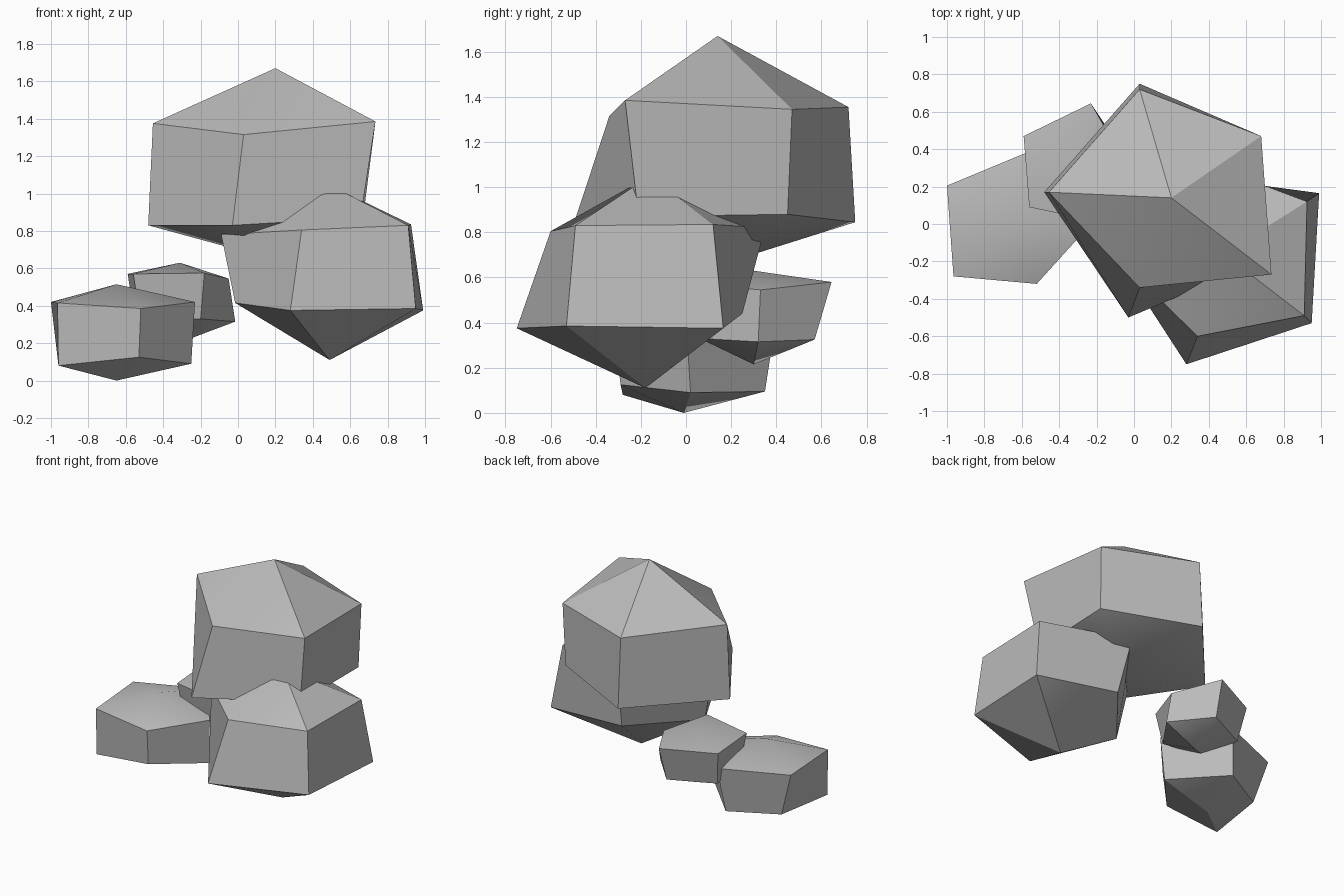
import bpy
import bmesh
import math

default_cube = bpy.data.objects.get("Cube")
if default_cube:
    bpy.data.objects.remove(default_cube, do_unlink=True)

# Single stone colour shared by every boulder
stone = bpy.data.materials.new("stone_grey")
stone.use_nodes = True
grey = (0.5, 0.5, 0.5, 1)
stone.diffuse_color = grey
stone.node_tree.nodes["Principled BSDF"].inputs["Base Color"].default_value = grey


def make_boulder(name, peak, shoulder, base, foot):
    """Faceted rock: a peak, two matching rings of corners and a foot point."""
    bm = bmesh.new()
    top_point = bm.verts.new(peak)
    upper = [bm.verts.new(corner) for corner in shoulder]
    lower = [bm.verts.new(corner) for corner in base]
    bottom_point = bm.verts.new(foot)
    count = len(upper)
    for this in range(count):
        following = (this + 1) % count
        bm.faces.new((top_point, upper[this], upper[following]))
        bm.faces.new((upper[this], lower[this], lower[following], upper[following]))
        bm.faces.new((bottom_point, lower[following], lower[this]))
    bmesh.ops.recalc_face_normals(bm, faces=bm.faces[:])

    mesh = bpy.data.meshes.new(name)
    bm.to_mesh(mesh)
    bm.free()
    mesh.materials.append(stone)
    boulder = bpy.data.objects.new(name, mesh)
    bpy.context.collection.objects.link(boulder)

    # Soft shading over shallow creases, crisp shading over the strong ones
    bpy.ops.object.select_all(action="DESELECT")
    boulder.select_set(True)
    bpy.context.view_layer.objects.active = boulder
    bpy.ops.object.shade_smooth_by_angle(angle=math.radians(30))
    return boulder


# Largest boulder, resting on top
make_boulder(
    name="top_boulder",
    peak=(.2, .14, 1.67),
    shoulder=[(.735, -.27, 1.385), (.68, .47, 1.345), (.03, .72, 1.355),
              (-.455, .17, 1.375), (.03, -.34, 1.315)],
    base=[(.655, -.21, .87), (.67, .45, .88), (.03, .75, .845),
          (-.48, .17, .83), (-.03, -.5, .83)],
    foot=(.18, .13, .65),
)

# Large boulder, front left
make_boulder(
    name="front_boulder",
    peak=(.48, -.16, 1.05),
    shoulder=[(.34, -.6, .805), (.91, -.49, .83), (.925, .12, .835),
              (.31, .35, .82), (-.09, -.18, .78)],
    base=[(.28, -.75, .375), (.95, -.53, .385), (.99, .165, .375),
          (.35, .25, .44), (-.015, -.2, .415)],
    foot=(.49, -.18, .11),
)

# Small boulder, far right, touching the ground
make_boulder(
    name="ground_boulder",
    peak=(-.65, -.01, .515),
    shoulder=[(-1, .205, .42), (-.965, -.28, .415), (-.52, -.32, .385),
              (-.23, 0, .42), (-.53, .4, .42)],
    base=[(-.9, .17, .09), (-.96, -.28, .08), (-.53, -.29, .125),
          (-.25, .02, .09), (-.57, .35, .095)],
    foot=(-.65, -.01, 0),
)

# Smallest boulder, behind
make_boulder(
    name="back_boulder",
    peak=(-.31, .3, .63),
    shoulder=[(-.59, .47, .57), (-.23, .645, .58), (-.05, .33, .545),
              (-.18, .01, .575), (-.56, .09, .57)],
    base=[(-.55, .42, .32), (-.24, .57, .325), (-.015, .32, .315),
          (-.2, .06, .33), (-.52, .12, .32)],
    foot=(-.28, .3, .215),
)
